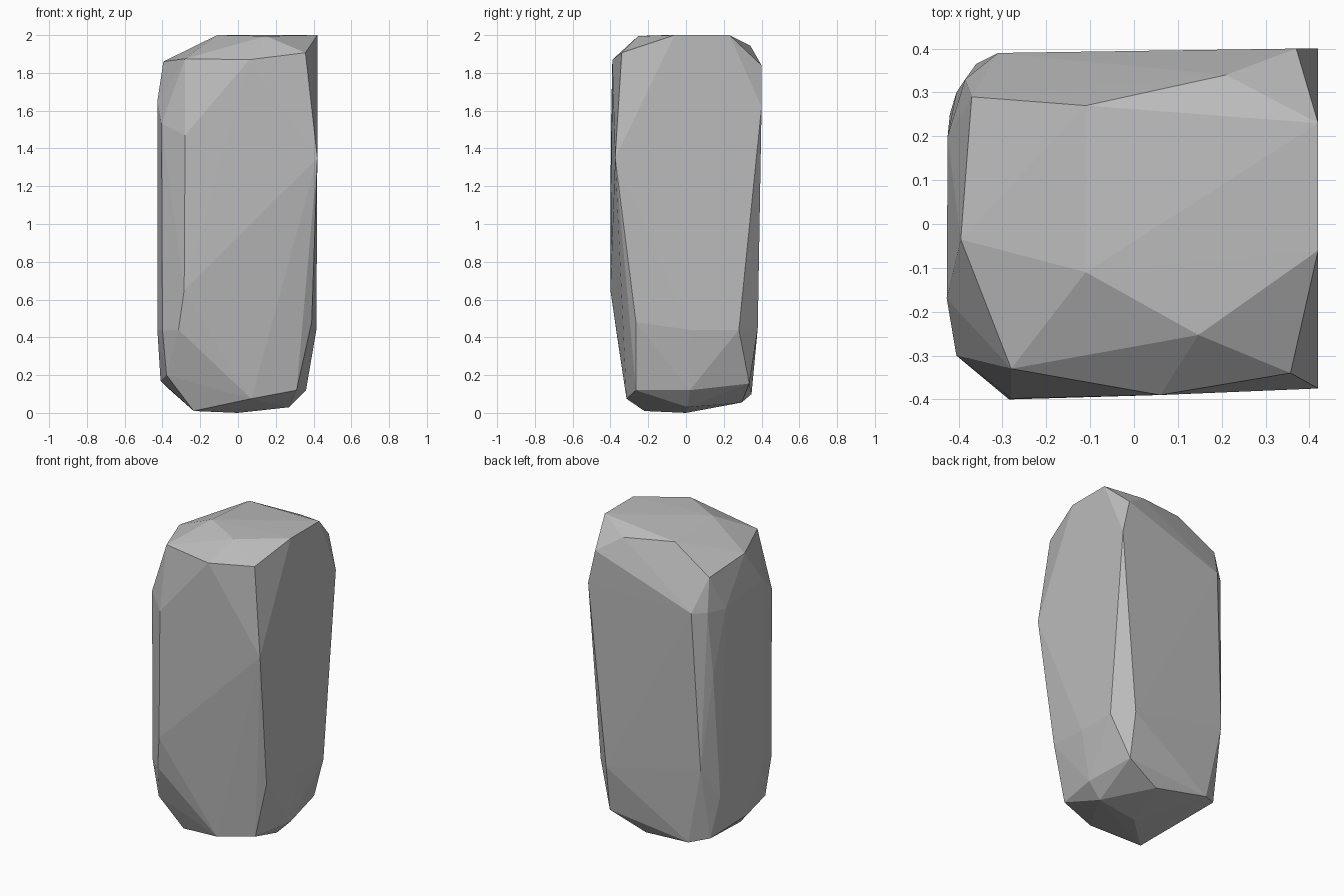
import bpy, bmesh

# Corner points of the faceted boulder, grouped by level from the top down
levels = {
    "crown": [(-.11, -.11, 2), (.147, -.253, 1.995), (.42, -.06, 2), (.42, .23, 2),
              (-.11, .27, 1.975), (.21, .34, 1.945)],
    "shoulder": [(-.395, -.035, 1.86), (-.28, -.33, 1.875), (.06, -.39, 1.87),
                 (.357, -.34, 1.907), (.37, .4, 1.84), (-.37, .29, 1.82)],
    "upper_sides": [(.42, -.375, 1.35), (.42, .4, 1.62), (-.31, .39, 1.61), (-.385, .33, 1.61),
                    (-.425, .2, 1.6), (-.427, -.17, 1.65), (-.405, -.3, 1.53),
                    (-.28, -.398, 1.47), (-.405, .3, 1.2)],
    "lower_sides": [(.39, -.265, .48), (.415, .02, .44), (.415, .28, .44), (.305, .38, .45),
                    (-.36, .365, .6), (-.42, .25, .4), (-.427, -.17, .44), (-.4, -.3, .44),
                    (-.315, -.37, .44), (-.285, -.4, .65)],
    "foot": [(.31, -.265, .12), (.36, .02, .12), (.31, .335, .155), (-.26, .347, .1),
             (-.37, .28, .13), (-.41, -.03, .17), (-.378, -.27, .2), (.07, -.315, .075)],
    "base": [(-.235, -.22, .01), (0, 0, 0), (.27, .01, .03), (.08, .295, .055)],
}

# Wrap the points in a convex skin
bm = bmesh.new()
for points in levels.values():
    for p in points:
        bm.verts.new(p)
hull = bmesh.ops.convex_hull(bm, input=bm.verts[:])
spare = {g for g in hull["geom_interior"] + hull["geom_unused"]
         if isinstance(g, bmesh.types.BMVert)}
bmesh.ops.delete(bm, geom=list(spare), context='VERTS')
bmesh.ops.recalc_face_normals(bm, faces=bm.faces[:])

mesh = bpy.data.meshes.new("boulder")
bm.to_mesh(mesh)
bm.free()

# One plain stone grey, flat faces
stone = bpy.data.materials.new("stone grey")
stone.diffuse_color = (.5, .5, .5, 1)
mesh.materials.append(stone)
boulder = bpy.data.objects.new("boulder", mesh)
bpy.context.collection.objects.link(boulder)
